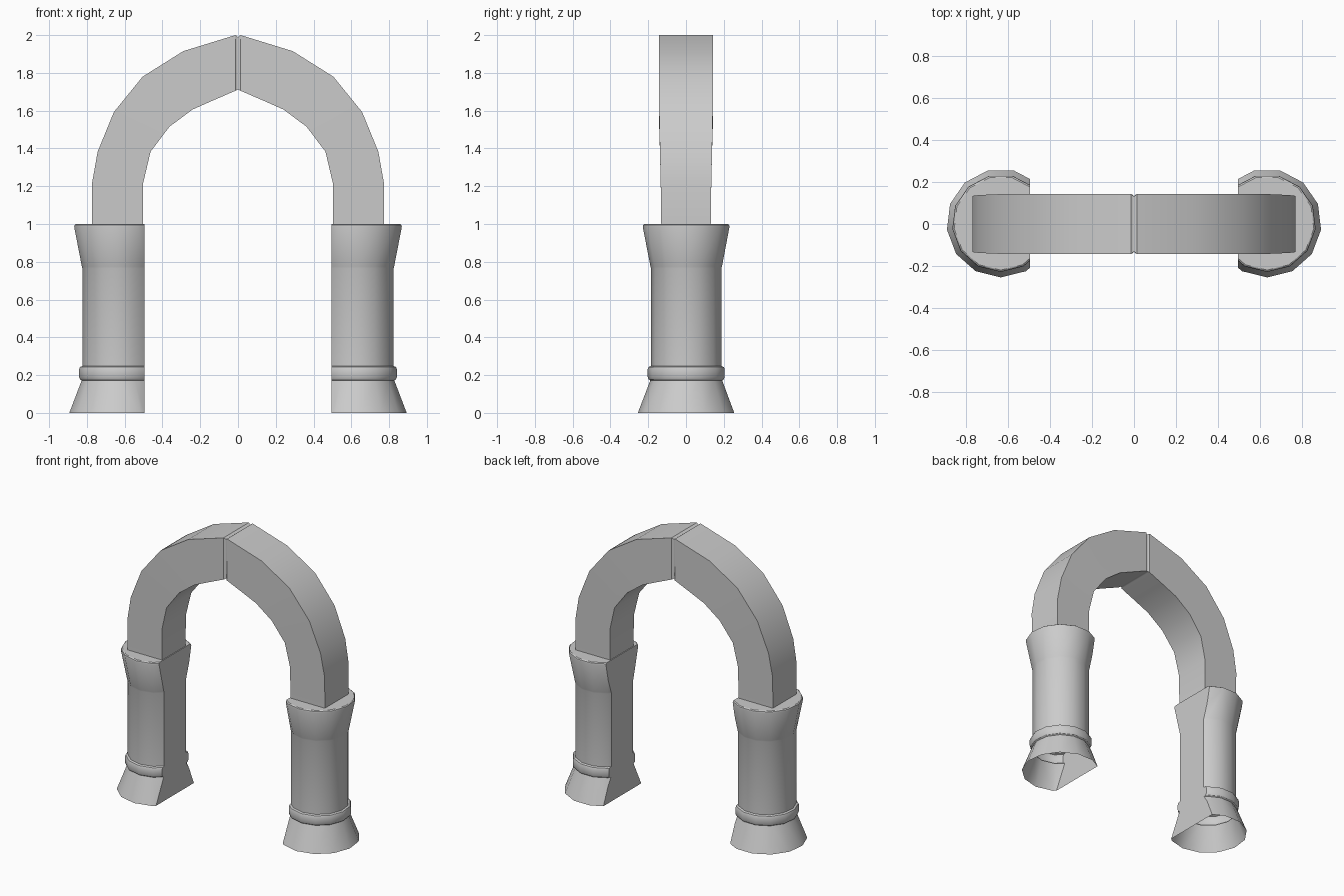
import bpy, bmesh, math

if "Cube" in bpy.data.objects:
    bpy.data.objects.remove(bpy.data.objects["Cube"])


def finish(name, bm, merge):
    """Turn the right half into an object mirrored to the left."""
    bmesh.ops.recalc_face_normals(bm, faces=bm.faces)
    me = bpy.data.meshes.new(name)
    bm.to_mesh(me)
    bm.free()
    ob = bpy.data.objects.new(name, me)
    bpy.context.collection.objects.link(ob)
    bpy.ops.object.select_all(action='DESELECT')
    ob.select_set(True)
    bpy.context.view_layer.objects.active = ob
    bpy.ops.object.shade_smooth_by_angle(angle=math.radians(32))
    mod = ob.modifiers.new("mirror", 'MIRROR')
    mod.use_mirror_merge = merge
    return ob


def skin(bm, rings, cap_start, cap_end):
    n = len(rings[0])
    for a, b in zip(rings, rings[1:]):
        for i in range(n):
            j = (i + 1) % n
            bm.faces.new((a[i], a[j], b[j], b[i]))
    if cap_start:
        bm.faces.new(rings[0][::-1])
    if cap_end:
        bm.faces.new(rings[-1])


# Columns: 13-sided lathe with flared base, ring, shaft and capital
SIDES, CX, CY, INNER = 13, 0.636, 0.004, 0.496
profile = [(0.259, 0), (0.193, 0.172), (0.202, 0.178), (0.207, 0.19),
           (0.207, 0.23), (0.202, 0.243), (0.189, 0.248), (0.189, 0.765),
           (0.192, 0.775), (0.233, 0.985), (0.231, 0.995), (0.224, 1.0)]
bm = bmesh.new()
rings = []
for r, z in profile:
    angles = [-math.pi / 2 + i * math.tau / SIDES for i in range(SIDES)]
    rings.append([bm.verts.new((CX + r * math.cos(a), CY + r * math.sin(a), z))
                  for a in angles])
skin(bm, rings, True, True)
# slice off the side facing the opening and fill it flat
cut = bmesh.ops.bisect_plane(bm, geom=bm.verts[:] + bm.edges[:] + bm.faces[:],
                             plane_co=(INNER, 0, 0), plane_no=(-1, 0, 0),
                             clear_outer=True)
edges = [e for e in cut['geom_cut'] if isinstance(e, bmesh.types.BMEdge)]
bmesh.ops.edgeloop_fill(bm, edges=edges)
# the foot is open underneath
bmesh.ops.recalc_face_normals(bm, faces=bm.faces)
foot = [f for f in bm.faces if all(v.co.z < 1e-4 for v in f.verts)]
bmesh.ops.delete(bm, geom=foot, context='FACES_ONLY')
finish("columns", bm, False)

# Pointed arch: (outer x, outer z, inner x, inner z, half depth)
sections = [(0.772, 1.0, 0.502, 1.0, 0.131), (0.772, 1.22, 0.502, 1.217, 0.134),
            (0.743, 1.383, 0.463, 1.383, 0.138), (0.657, 1.593, 0.363, 1.515, 0.142),
            (0.505, 1.78, 0.241, 1.606, 0.143), (0.29, 1.915, 0.13, 1.655, 0.143),
            (0.014, 2.0, 0.012, 1.706, 0.143), (0.0, 1.99, 0.0, 1.712, 0.132)]
bm = bmesh.new()
rings = [[bm.verts.new(p) for p in ((ox, -d, oz), (ox, d, oz), (ix, d, iz), (ix, -d, iz))]
         for ox, oz, ix, iz, d in sections]
skin(bm, rings, True, False)
finish("arch", bm, True)
